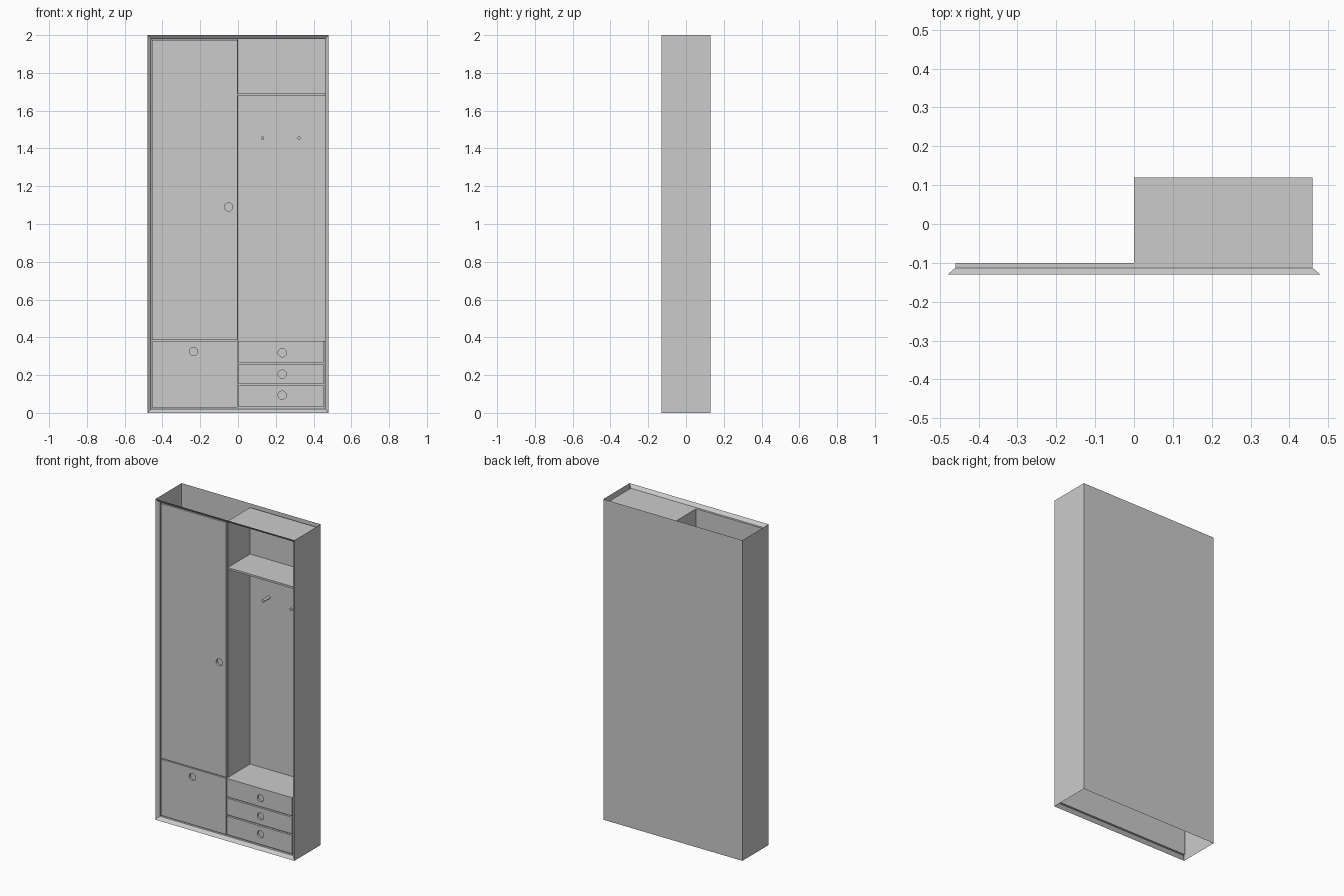
import bpy, bmesh, math
from mathutils import Vector

if "Cube" in bpy.data.objects:
    bpy.data.objects.remove(bpy.data.objects["Cube"])

W, D, H = 0.48, 0.13, 2.0          # half width, half depth, height
IN, Z0, Z1 = 0.46, 0.02, 1.98      # inside of the front frame
FACE, BACKING = -0.113, -0.10      # panel fronts, plane behind the gaps
NICHE_BACK, NICHE_FLOOR = 0.12, 0.38


def finish(name, bm):
    me = bpy.data.meshes.new(name)
    bm.to_mesh(me)
    bm.free()
    ob = bpy.data.objects.new(name, me)
    bpy.context.collection.objects.link(ob)
    return ob


def sheets(name, quads, toward=None):
    """Thin single-sided faces; normals turned to the given point if any."""
    bm = bmesh.new()
    for q in quads:
        f = bm.faces.new([bm.verts.new(p) for p in q])
        f.normal_update()
        if toward and f.normal.dot(Vector(toward) - f.calc_center_median()) < 0:
            f.normal_flip()
    bmesh.ops.remove_doubles(bm, verts=bm.verts, dist=1e-5)
    return finish(name, bm)


def rect(x0, x1, z0, z1, y):
    return [(x0, y, z0), (x1, y, z0), (x1, y, z1), (x0, y, z1)]


def side(x, y0, y1, z0, z1):
    return [(x, y0, z0), (x, y1, z0), (x, y1, z1), (x, y0, z1)]


def level(x0, x1, y0, y1, z):
    return [(x0, y0, z), (x1, y0, z), (x1, y1, z), (x0, y1, z)]


def panel(name, x0, x1, z0, z1, hx, hz, r=0.022, n=24):
    """Front panel with a round finger hole."""
    bm = bmesh.new()
    ring = [(hx + r * math.cos(2 * math.pi * i / n), FACE,
             hz + r * math.sin(2 * math.pi * i / n)) for i in range(n)]
    edges = []
    for loop in (rect(x0, x1, z0, z1, FACE), ring):
        vs = [bm.verts.new(p) for p in loop]
        edges += [bm.edges.new((vs[i - 1], vs[i])) for i in range(len(vs))]
    bmesh.ops.triangle_fill(bm, edges=edges, use_beauty=True, normal=(0, -1, 0))
    bmesh.ops.dissolve_limit(bm, angle_limit=0.01, verts=[], edges=[e for e in bm.edges if not e.is_boundary])
    rim = [e for e in bm.edges if e.is_boundary]
    new = bmesh.ops.extrude_edge_only(bm, edges=rim)["geom"]
    bmesh.ops.translate(bm, vec=(0, BACKING - FACE, 0),
                        verts=[g for g in new if isinstance(g, bmesh.types.BMVert)])
    bmesh.ops.recalc_face_normals(bm, faces=bm.faces)
    if sum(f.normal.y * f.calc_area() for f in bm.faces) > 0:
        bmesh.ops.reverse_faces(bm, faces=bm.faces)
    return finish(name, bm)


# Outer shell: two sides and back, open at top and bottom
shell = sheets("outer_shell", [side(-W, D, -D, 0, H),
                               side(W, -D, D, 0, H),
                               rect(W, -W, 0, H, D)])

# Mitred front frame: sloping face, then a straight return to the backing
rings = [rect(-W, W, 0, H, -D), rect(-IN, IN, Z0, Z1, FACE), rect(-IN, IN, Z0, Z1, BACKING)]
sheets("front_frame", [[a[i - 1], a[i], b[i], b[i - 1]]
                       for a, b in zip(rings, rings[1:]) for i in range(4)],
       toward=(0, -1, 1))

# Plane visible in the gaps behind doors and drawers
sheets("panel_backing", [rect(-IN, 0, Z0, Z1, BACKING),
                         rect(0, IN, Z0, NICHE_FLOOR, BACKING)])

# Open niche on the right
sheets("niche", [side(0, BACKING, NICHE_BACK, NICHE_FLOOR, Z1),
                 side(IN, BACKING, NICHE_BACK, NICHE_FLOOR, Z1),
                 rect(0, IN, NICHE_FLOOR, Z1, NICHE_BACK),
                 level(0, IN, BACKING, NICHE_BACK, NICHE_FLOOR),
                 level(0, IN, BACKING, NICHE_BACK, Z1)],
       toward=(0.23, 0, 1.2))

# Niche shelf
sheets("niche_shelf", [level(0, IN, BACKING, NICHE_BACK, 1.69),
                       level(0, IN, NICHE_BACK, BACKING, 1.678),
                       rect(0, IN, 1.678, 1.69, BACKING)])

# Doors and drawers
panel("tall_door", -0.454, -0.002, 0.385, 1.974, -0.05, 1.09)
panel("lower_flap", -0.454, -0.002, 0.028, 0.379, -0.236, 0.325)
for i, (z0, z1, hz) in enumerate([(0.03, 0.145, 0.094), (0.154, 0.258, 0.205), (0.266, 0.38, 0.318)]):
    panel(f"drawer_{i + 1}", 0.002, 0.452, z0, z1, 0.234, hz)

# Coat pegs
for i, x in enumerate((0.13, 0.323)):
    bpy.ops.mesh.primitive_cylinder_add(vertices=16, radius=0.009, depth=0.06,
                                        location=(x, NICHE_BACK - 0.03, 1.455),
                                        rotation=(math.pi / 2, 0, 0))
    bpy.context.object.name = f"coat_peg_{i + 1}"
    bpy.ops.object.shade_smooth_by_angle(angle=math.radians(40))
